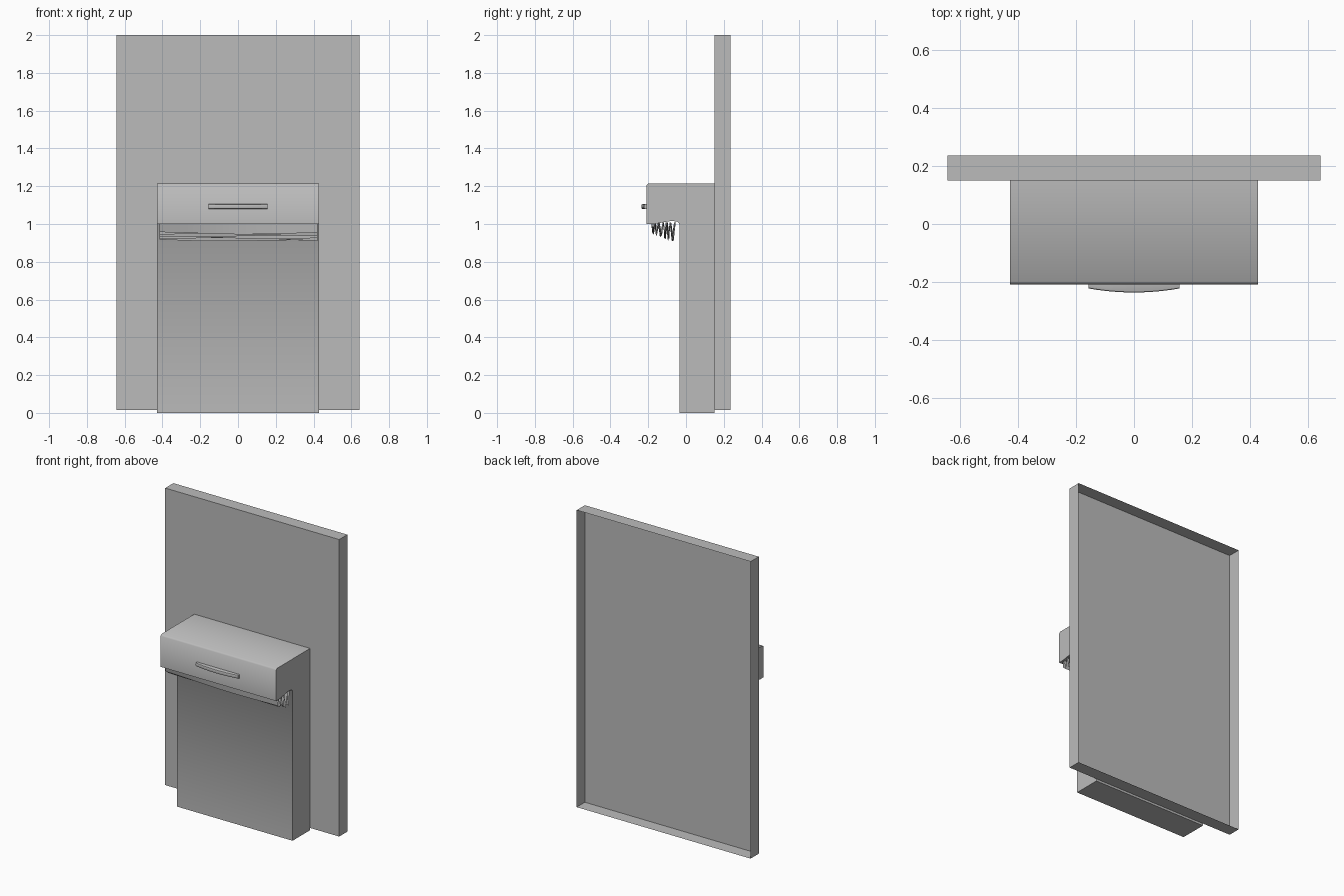
import bpy
import bmesh
import math

old = bpy.data.objects.get("Cube")
if old:
    bpy.data.objects.remove(old, do_unlink=True)

grey = bpy.data.materials.new("plain_grey")
grey.use_nodes = True
COLOR = (0.5, 0.5, 0.5, 1)
grey.diffuse_color = COLOR
grey.node_tree.nodes["Principled BSDF"].inputs["Base Color"].default_value = COLOR


def finish(name, bm, smooth_angle=None):
    """Turn a bmesh into a named object, optionally smooth shaded."""
    mesh = bpy.data.meshes.new(name)
    bm.to_mesh(mesh)
    bm.free()
    mesh.materials.append(grey)
    obj = bpy.data.objects.new(name, mesh)
    bpy.context.collection.objects.link(obj)
    if smooth_angle:
        bpy.ops.object.select_all(action='DESELECT')
        obj.select_set(True)
        bpy.context.view_layer.objects.active = obj
        bpy.ops.object.shade_smooth_by_angle(angle=math.radians(smooth_angle))
    return obj


def prism(bm, points, shift):
    """Extrude a closed outline of 3D points by a vector."""
    face = bm.faces.new([bm.verts.new(p) for p in points])
    out = bmesh.ops.extrude_face_region(bm, geom=[face])
    verts = [g for g in out["geom"] if isinstance(g, bmesh.types.BMVert)]
    bmesh.ops.translate(bm, verts=verts, vec=shift)
    bmesh.ops.recalc_face_normals(bm, faces=bm.faces)


def box(bm, x, y0, y1, z0, z1):
    prism(bm, [(-x, y0, z0), (x, y0, z0), (x, y0, z1), (-x, y0, z1)], (0, y1 - y0, 0))


# Wall panel: thin tray, open at the back
bm = bmesh.new()
box(bm, 0.643, 0.15, 0.236, 0.015, 2.0)
back = [f for f in bm.faces if f.calc_center_median().y > 0.23]
bmesh.ops.delete(bm, geom=back, context='FACES')
finish("wall_panel", bm)

# Dispenser body and overhanging hood share one side profile (y, z)
W = 0.428
profile = [(0.15, 0), (-0.035, 0), (-0.035, 1.0), (-0.045, 1.012), (-0.075, 1.017),
           (-0.17, 1.0), (-0.208, 1.0), (-0.208, 1.205), (-0.198, 1.215), (0.15, 1.215)]
bm = bmesh.new()
prism(bm, [(-W, y, z) for y, z in profile], (2 * W, 0, 0))
finish("dispenser_body", bm, 50)

# Bowed pull handle on the hood
bm = bmesh.new()
N = 12
H = 0.157
arc = [(-H + 2 * H * i / N, -0.222 - 0.014 * (1 - (2 * i / N - 1) ** 2)) for i in range(N + 1)]
outline = [(H, -0.205)] + arc[::-1] + [(-H, -0.205)]
prism(bm, [(x, y, 1.08) for x, y in outline], (0, 0, 0.025))
rims = [e for e in bm.edges if abs(e.verts[0].co.z - e.verts[1].co.z) < 0.001
        and max(v.co.y for v in e.verts) < -0.21]
bmesh.ops.bevel(bm, geom=rims, offset=0.006, segments=2, affect='EDGES', profile=0.5)
finish("hood_handle", bm, 40)

# Pleated paper towels hanging below the hood, slightly uneven along the width
bm = bmesh.new()
PLEATS = 6
COLS = 6
rows = []
for i in range(2 * PLEATS + 1):
    t = i / (2 * PLEATS)
    row = []
    for c in range(COLS + 1):
        u = c / COLS
        y = -0.185 + 0.125 * t + 0.006 * math.sin(3 * u + i)
        low = 0.955 - 0.04 * t - 0.012 * u * t + 0.006 * math.sin(5 * u + 2 * i)
        z = low if i % 2 else 1.008
        row.append(bm.verts.new((-0.415 + 0.835 * u, y, z)))
    rows.append(row)
for a, b in zip(rows, rows[1:]):
    for c in range(COLS):
        bm.faces.new((a[c], b[c], b[c + 1], a[c + 1]))
bmesh.ops.recalc_face_normals(bm, faces=bm.faces)
finish("paper_towels", bm, 30)
